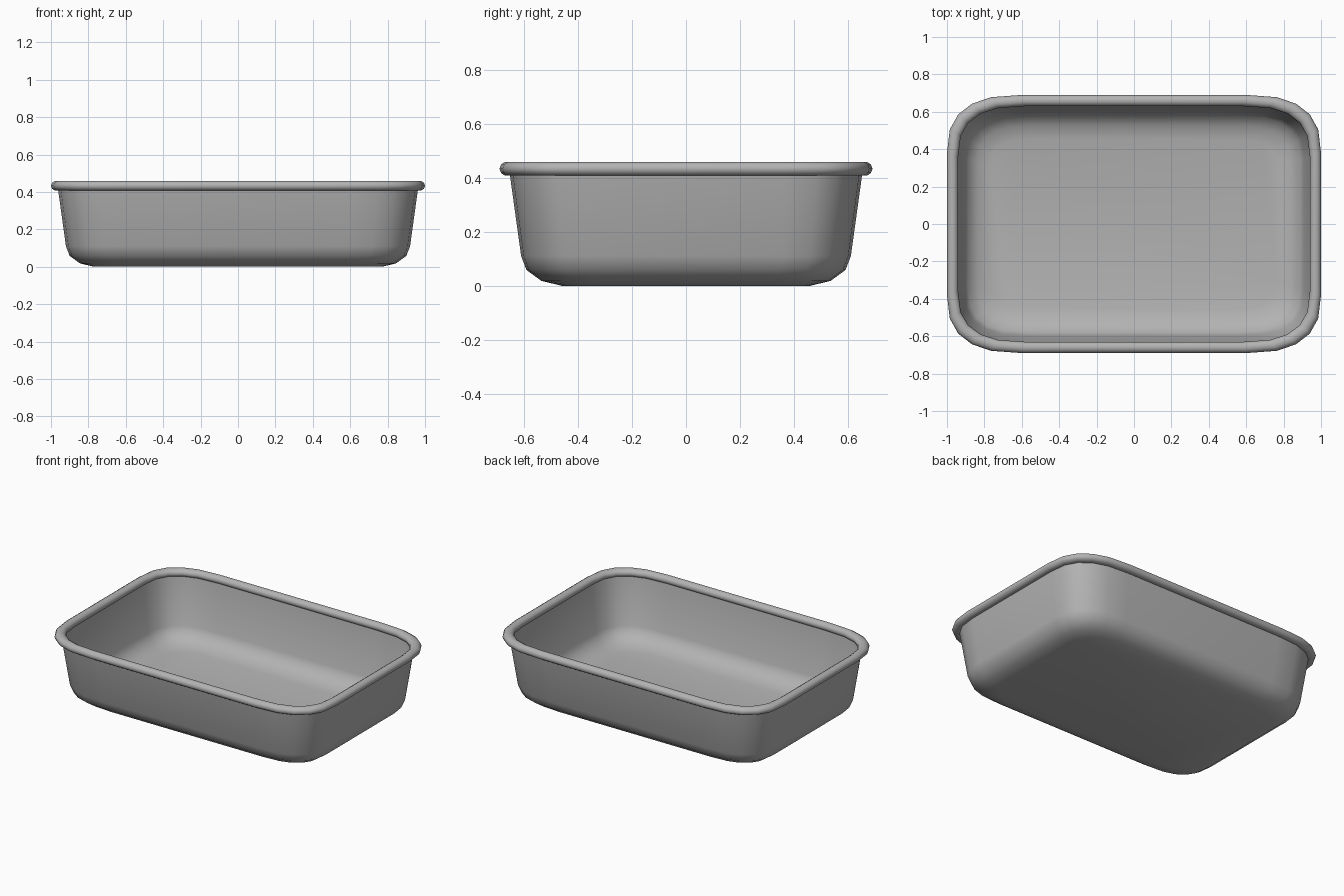
import bpy, bmesh, math

cube = bpy.data.objects.get("Cube")
if cube:
    bpy.data.objects.remove(cube, do_unlink=True)

HALF_X, HALF_Y = 1.0, 0.69
STEPS = 5          # segments per corner
POWER = 2 / 2.6    # squarish corner curve

metal = bpy.data.materials.new("brushed grey metal")
metal.use_nodes = True
grey = (0.45, 0.45, 0.45, 1)
metal.diffuse_color = grey
metal.node_tree.nodes["Principled BSDF"].inputs["Base Color"].default_value = grey


def outline(inset):
    """Rounded rectangle, moved inward from the widest outline."""
    cx, cy = 0.6 - 0.3 * inset, 0.38 - 0.3 * inset
    rx, ry = HALF_X - inset - cx, HALF_Y - inset - cy
    corner = []
    for i in range(STEPS + 1):
        a = math.pi / 2 * i / STEPS
        corner.append((cx + rx * max(math.cos(a), 0) ** POWER,
                       cy + ry * max(math.sin(a), 0) ** POWER))
    back = corner[::-1]
    return (corner + [(-x, y) for x, y in back]
            + [(-x, -y) for x, y in corner] + [(x, -y) for x, y in back])


def loft(name, profile, capped):
    """Skin rings of (inset, height); cap both ends or close into a loop."""
    bm = bmesh.new()
    rings = [[bm.verts.new((x, y, z)) for x, y in outline(inset)]
             for inset, z in profile]
    pairs = list(zip(rings, rings[1:]))
    if capped:
        bm.faces.new(rings[0])
        bm.faces.new(rings[-1])
    else:
        pairs.append((rings[-1], rings[0]))
    for low, high in pairs:
        for i in range(len(low)):
            j = (i + 1) % len(low)
            bm.faces.new((low[i], low[j], high[j], high[i]))
    bmesh.ops.recalc_face_normals(bm, faces=bm.faces)
    mesh = bpy.data.meshes.new(name)
    bm.to_mesh(mesh)
    bm.free()
    mesh.materials.append(metal)
    obj = bpy.data.objects.new(name, mesh)
    bpy.context.collection.objects.link(obj)
    bpy.ops.object.select_all(action="DESELECT")
    obj.select_set(True)
    bpy.context.view_layer.objects.active = obj
    bpy.ops.object.shade_smooth_by_angle(angle=math.radians(50))
    return obj


# Thin pan: floor, rounded base and sloping walls, outside then inside
outside = [(0.23, 0), (0.155, 0.018), (0.1, 0.058), (0.08, 0.11), (0.037, 0.42)]
inside = [(0.049, 0.42), (0.092, 0.11), (0.112, 0.066), (0.163, 0.03), (0.235, 0.012)]
loft("pan_body", outside + inside, True)

# Rolled rim around the opening
rim = [(0.03 - 0.03 * math.cos(a), 0.433 + 0.027 * math.sin(a))
       for a in (math.tau * i / 10 for i in range(10))]
loft("rolled_rim", rim, False)
